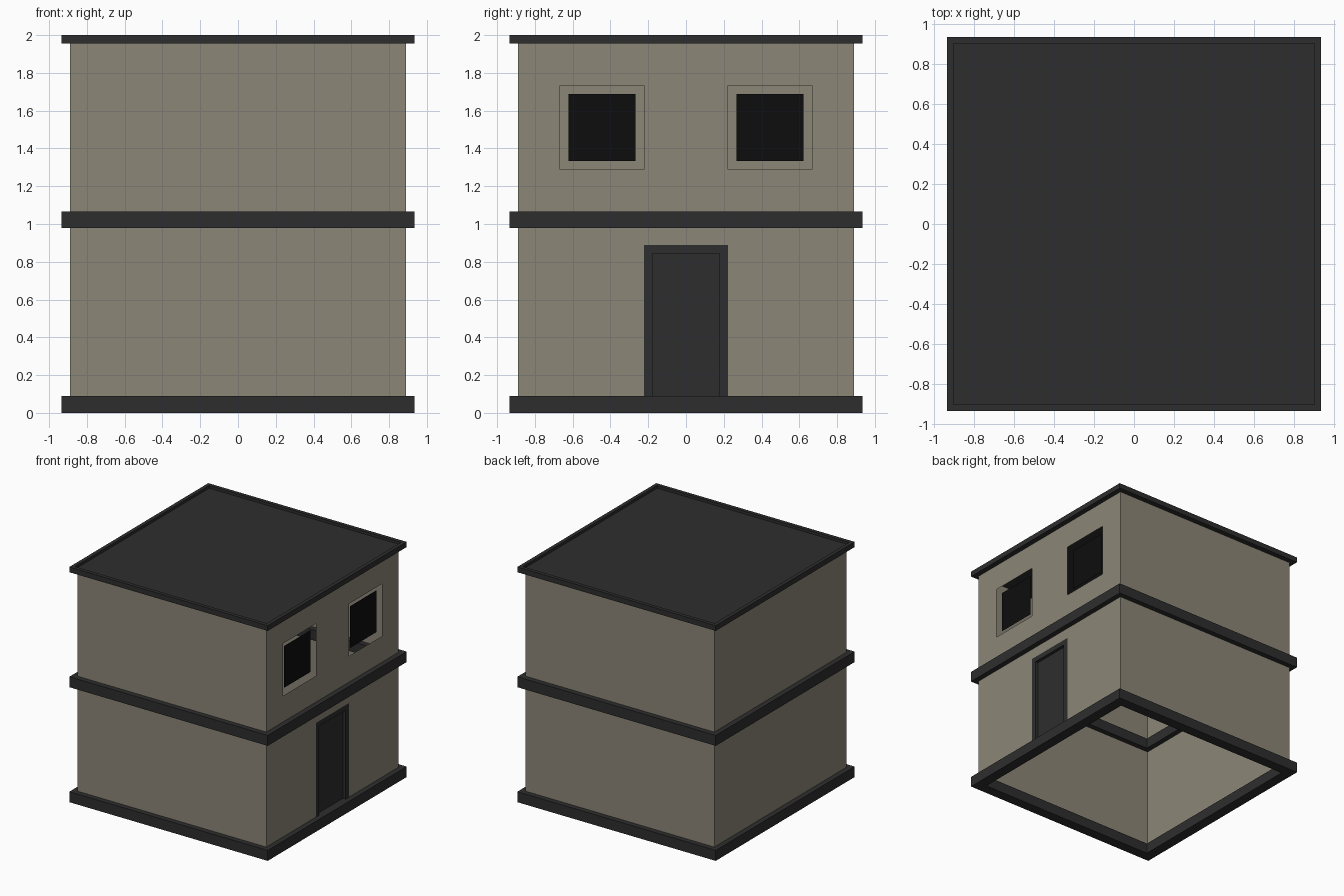
import bpy
import bmesh

U = 2 / 4.5  # one building module in scene units

if "Cube" in bpy.data.objects:
    bpy.data.objects.remove(bpy.data.objects["Cube"], do_unlink=True)


def make_material(name, color):
    m = bpy.data.materials.new(name)
    m.use_nodes = True
    m.diffuse_color = color
    m.node_tree.nodes["Principled BSDF"].inputs["Base Color"].default_value = color
    return m


plaster = make_material("tan plaster", (0.26, 0.24, 0.185, 1))
trim = make_material("dark grey trim", (0.027, 0.027, 0.027, 1))
glass = make_material("black glass", (0.004, 0.004, 0.004, 1))


def finish(bm, name, material):
    bmesh.ops.remove_doubles(bm, verts=bm.verts, dist=0.0001)
    bmesh.ops.scale(bm, vec=(U, U, U), verts=bm.verts)
    mesh = bpy.data.meshes.new(name)
    bm.to_mesh(mesh)
    bm.free()
    mesh.materials.append(material)
    ob = bpy.data.objects.new(name, mesh)
    bpy.context.collection.objects.link(ob)
    return ob


def quad(bm, points):
    return bm.faces.new([bm.verts.new(p) for p in points])


def side_rect(bm, x, y0, y1, z0, z1):
    """Upright rectangle facing +x."""
    return quad(bm, [(x, y0, z0), (x, y1, z0), (x, y1, z1), (x, y0, z1)])


def band(name, z0, z1, outer=2.1, inner=1.9):
    """Square ring around the building, open in the middle."""
    bm = bmesh.new()
    corners = [(-1, -1), (1, -1), (1, 1), (-1, 1)]
    section = [(outer, z0), (outer, z1), (inner, z1), (inner, z0)]
    for (ax, ay), (bx, by) in zip(corners, corners[1:] + corners[:1]):
        for (r, z), (s, w) in zip(section, section[1:] + section[:1]):
            quad(bm, [(ax * r, ay * r, z), (bx * r, by * r, z),
                      (bx * s, by * s, w), (ax * s, ay * s, w)])
    return finish(bm, name, trim)


def storey(name, z0, z1, holes):
    """Thin wall shell; holes (y0, y1, z0, z1) are left out of the +x wall."""
    bm = bmesh.new()
    h = 2.0
    for (ax, ay), (bx, by) in (((-h, -h), (h, -h)), ((h, h), (-h, h)), ((-h, h), (-h, -h))):
        quad(bm, [(ax, ay, z0), (bx, by, z0), (bx, by, z1), (ax, ay, z1)])
    ys = sorted({-h, h} | {v for o in holes for v in o[:2]})
    zs = sorted({z0, z1} | {v for o in holes for v in o[2:]})
    for y0, y1 in zip(ys, ys[1:]):
        for w0, w1 in zip(zs, zs[1:]):
            cy, cz = (y0 + y1) / 2, (w0 + w1) / 2
            if not any(o[0] < cy < o[1] and o[2] < cz < o[3] for o in holes):
                side_rect(bm, h, y0, y1, w0, w1)
    return finish(bm, name, plaster)


# Walls of both floors
storey("lower_walls", 0.2, 2.2, [(-0.5, 0.5, 0.2, 2.0)])
storey("upper_walls", 2.4, 4.4, [(-1.5, -0.5, 2.9, 3.9), (0.5, 1.5, 2.9, 3.9)])

# Projecting bands
band("base_band", 0, 0.2)
band("middle_band", 2.2, 2.4)

# Flat roof with a shallow lip
bm = bmesh.new()
bmesh.ops.create_cube(bm, size=1)
bmesh.ops.scale(bm, vec=(4.2, 4.2, 0.1), verts=bm.verts)
bmesh.ops.translate(bm, vec=(0, 0, 4.45), verts=bm.verts)
top = max(bm.faces, key=lambda f: f.calc_center_median().z)
bmesh.ops.inset_region(bm, faces=[top], thickness=0.1)
ring = bmesh.ops.inset_region(bm, faces=[top], thickness=0.0001)
bmesh.ops.translate(bm, vec=(0, 0, -0.05), verts=top.verts)
finish(bm, "roof", trim)

# Window panes set back inside their openings
for label, y in (("front", -1.0), ("back", 1.0)):
    bm = bmesh.new()
    side_rect(bm, 1.95, y - 0.4, y + 0.4, 3.0, 3.8)
    finish(bm, label + "_window_pane", glass)

# Door frame: two posts and a lintel
bm = bmesh.new()
for y0, y1, z0, z1 in ((-0.5, -0.4, 0.2, 2), (0.4, 0.5, 0.2, 2), (-0.4, 0.4, 1.9, 2)):
    verts = bmesh.ops.create_cube(bm, size=1)["verts"]
    bmesh.ops.scale(bm, vec=(0.1, y1 - y0, z1 - z0), verts=verts)
    bmesh.ops.translate(bm, vec=(1.95, (y0 + y1) / 2, (z0 + z1) / 2), verts=verts)
finish(bm, "door_frame", trim)

# Recessed door leaf
bm = bmesh.new()
side_rect(bm, 1.94, -0.4, 0.4, 0.2, 1.9)
finish(bm, "door_leaf", trim)
